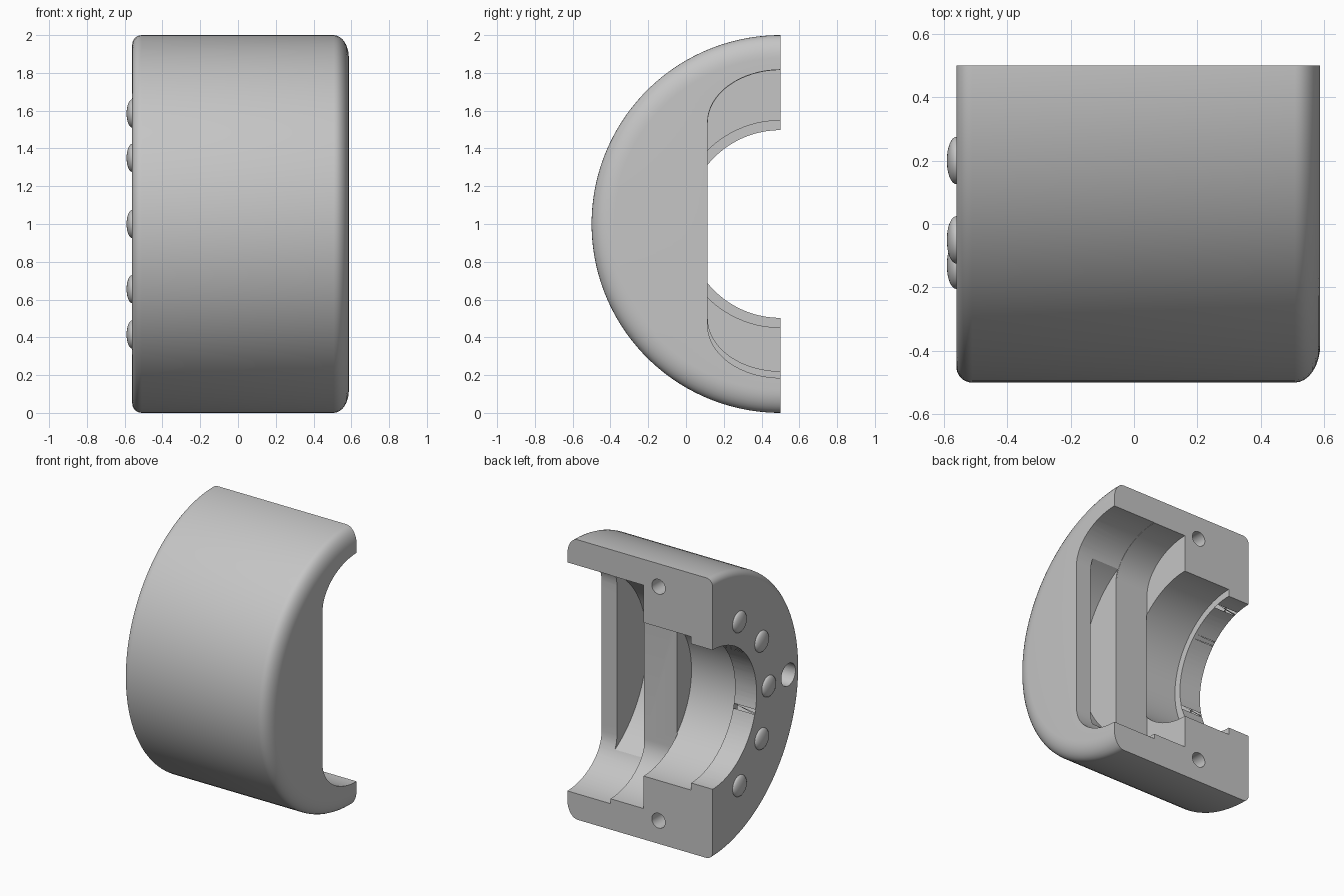
import bpy, bmesh
from math import sin, cos, pi
from mathutils import Matrix

cube = bpy.data.objects.get("Cube")
if cube:
    bpy.data.objects.remove(cube)

AXIS_Y, AXIS_Z = 0.5, 1.0
FACE_X, END_X = -0.56, 0.587

grey = bpy.data.materials.new("plain_grey")
grey.use_nodes = True
grey.diffuse_color = (0.56, 0.56, 0.56, 1)
grey.node_tree.nodes["Principled BSDF"].inputs["Base Color"].default_value = (0.56, 0.56, 0.56, 1)


def finish(name, bm):
    bmesh.ops.remove_doubles(bm, verts=bm.verts, dist=1e-5)
    bmesh.ops.recalc_face_normals(bm, faces=bm.faces)
    mesh = bpy.data.meshes.new(name)
    bm.to_mesh(mesh)
    bm.free()
    ob = bpy.data.objects.new(name, mesh)
    bpy.context.collection.objects.link(ob)
    mesh.materials.append(grey)
    return ob


def lathe(name, profile, y, z, steps):
    """Revolve (x, radius) points about a line along x, seam half a step off vertical."""
    bm = bmesh.new()
    a = pi / steps
    verts = [bm.verts.new((x, y + r * sin(a), z + r * cos(a))) for x, r in profile]
    edges = [bm.edges.new(pair) for pair in zip(verts, verts[1:])]
    bmesh.ops.spin(bm, geom=verts + edges, cent=(0, y, z), axis=(1, 0, 0),
                   angle=2 * pi, steps=steps)
    return finish(name, bm)


def rod(name, x0, x1, r, y=AXIS_Y, z=AXIS_Z, steps=96):
    return lathe(name, [(x0, 0), (x0, r), (x1, r), (x1, 0)], y, z, steps)


def prism(name, outline, x0, x1):
    """Extrude a (y, z) outline along x."""
    bm = bmesh.new()
    face = bm.faces.new([bm.verts.new((x0, y, z)) for y, z in outline])
    out = bmesh.ops.extrude_face_region(bm, geom=[face])
    moved = [g for g in out["geom"] if isinstance(g, bmesh.types.BMVert)]
    bmesh.ops.translate(bm, verts=moved, vec=(x1 - x0, 0, 0))
    # The extrusion keeps the starting face only if it is rebuilt
    bmesh.ops.holes_fill(bm, edges=[e for e in bm.edges if e.is_boundary])
    return finish(name, bm)


def pocket_outline(low, high, wall, back):
    """Flat inner wall with rounded corners, open toward the back."""
    wide, tall = 0.39, 0.28
    arc = [i * pi / 32 for i in range(17)]
    top = [(wall + wide * (1 - cos(a)), high - tall * (1 - sin(a))) for a in arc]
    bottom = [(wall + wide * (1 - cos(a)), low + tall * (1 - sin(a))) for a in arc]
    return [(back, low)] + bottom[::-1] + top + [(back, high)]


def cut(target, cutter):
    mod = target.modifiers.new("cut", "BOOLEAN")
    mod.operation = "DIFFERENCE"
    mod.solver = "EXACT"
    mod.object = cutter
    bpy.context.view_layer.objects.active = target
    bpy.ops.object.modifier_apply(modifier=mod.name)
    bpy.data.objects.remove(cutter)


# Round housing with softened rims
arc = [i * pi / 16 for i in range(9)]
profile = [(FACE_X, 0)]
profile += [(FACE_X + 0.05 * (1 - cos(a)), 0.95 + 0.05 * sin(a)) for a in arc]
profile += [(END_X - 0.08 * (1 - sin(a)), 0.88 + 0.12 * cos(a)) for a in arc]
profile += [(END_X, 0)]
housing = lathe("housing", profile, AXIS_Y, AXIS_Z, 128)

# Split along the axis
cut(housing, prism("back_half", [(0.5, -1), (3, -1), (3, 3), (0.5, 3)], -2, 2))

# Dowel holes in the split face
for z in (0.165, 1.835):
    bm = bmesh.new()
    bmesh.ops.create_cone(bm, cap_ends=True, segments=32, radius1=0.053, radius2=0.053,
                          depth=0.5, matrix=Matrix.Translation((-0.133, 0.5, z))
                          @ Matrix.Rotation(pi / 2, 4, "X"))
    cut(housing, finish("dowel_hole", bm))

# Cable hole in the side face
cut(housing, rod("cable_hole", -0.8, -0.3, 0.08, y=-0.355, z=0.995, steps=32))

# Hollow interior: stepped bore, pocket, wide mouth and ring groove
cut(housing, rod("outer_bore", -0.8, -0.3, 0.497))
cut(housing, rod("inner_bore", -0.39, -0.01, 0.548))
cut(housing, prism("pocket", pocket_outline(0.22, 1.815, 0.115, 0.7), -0.015, 0.8))
cut(housing, prism("mouth", pocket_outline(0.185, 1.817, 0.114, 0.75), 0.246, 0.85))
cut(housing, rod("ring_groove", 0.25, 0.466, 0.725))

# Domed studs spaced around the bore
parts = [housing]
dome = [(FACE_X + 0.01, 0.075)]
dome += [(FACE_X - 0.03 * sin(a), 0.075 * cos(a)) for a in arc]
spots = ((0.2, 0.415), (-0.05, 0.655), (-0.13, 1.0), (-0.05, 1.35), (0.2, 1.585))
for i, (y, z) in enumerate(spots):
    parts.append(lathe(f"stud_{i + 1}", dome, y, z, 32))

# Smooth curves, crisp edges
bpy.ops.object.select_all(action="DESELECT")
for ob in parts:
    ob.select_set(True)
bpy.context.view_layer.objects.active = housing
bpy.ops.object.shade_smooth_by_angle(angle=0.5)
